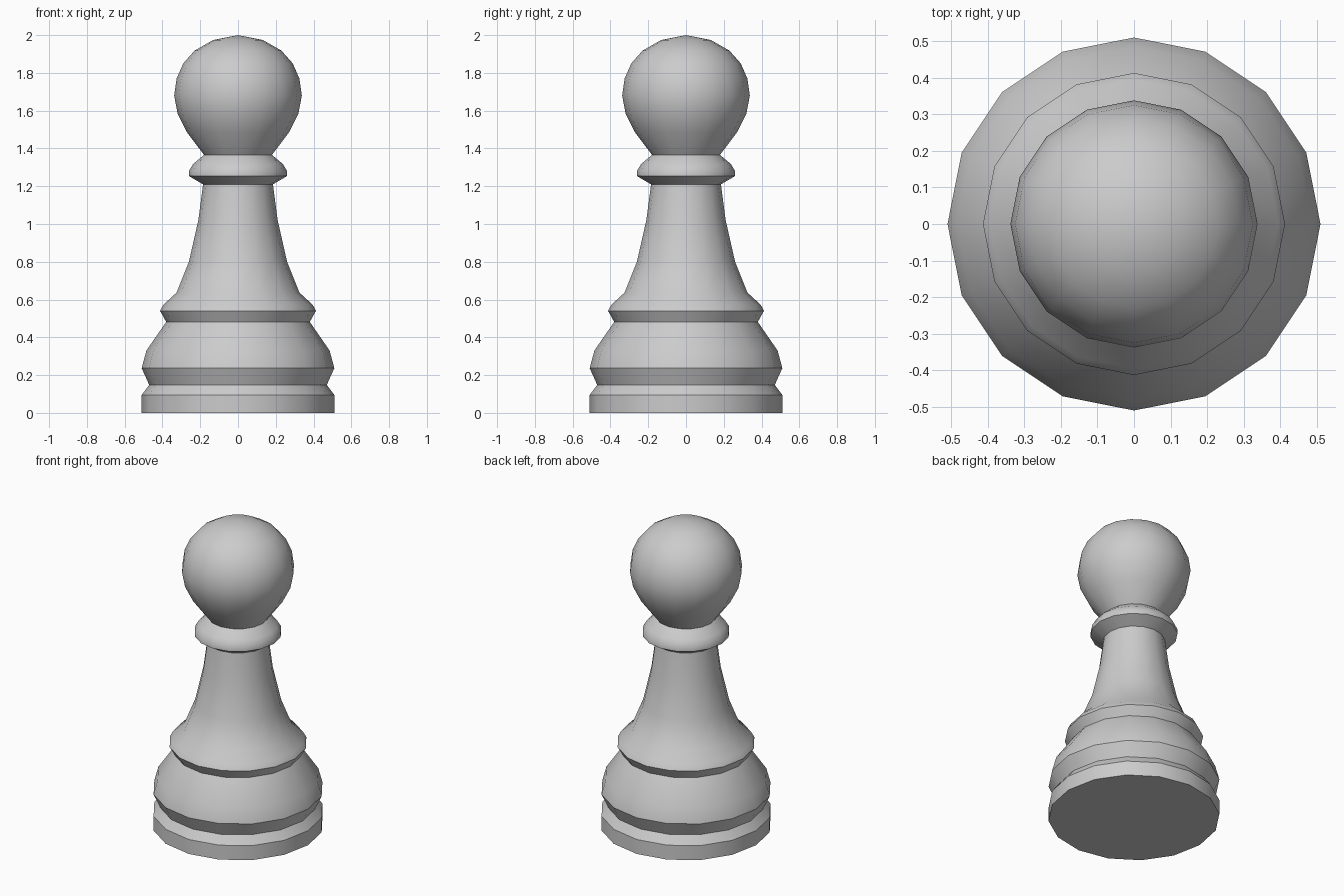
import bpy
import bmesh
from math import tau, radians

if "Cube" in bpy.data.objects:
    bpy.data.objects.remove(bpy.data.objects["Cube"])

SIDES = 16

# Half profiles (radius, height), listed from the bottom up
base = [(0, 0), (0.51, 0), (0.51, 0.095), (0.47, 0.148), (0.51, 0.237),
        (0.485, 0.33), (0.38, 0.482)]
stem = [(0.413, 0.54), (0.395, 0.573), (0.325, 0.637), (0.26, 0.80),
        (0.21, 1.02), (0.185, 1.21)]
collar = [(0.26, 1.254), (0.26, 1.28), (0.237, 1.318), (0.18, 1.366)]
head = [(0.27, 1.485), (0.32, 1.585), (0.338, 1.68), (0.325, 1.77),
        (0.29, 1.85), (0.23, 1.918), (0.132, 1.974), (0, 2.0)]


def lathe(name, profile):
    """Spin a half profile round the z axis into one closed solid."""
    bm = bmesh.new()
    verts = [bm.verts.new((r, 0, z)) for r, z in profile]
    edges = [bm.edges.new(pair) for pair in zip(verts, verts[1:])]
    bmesh.ops.spin(bm, geom=verts + edges, cent=(0, 0, 0), axis=(0, 0, 1),
                   angle=tau, steps=SIDES, use_duplicate=False)
    bmesh.ops.remove_doubles(bm, verts=bm.verts[:], dist=1e-4)
    bmesh.ops.recalc_face_normals(bm, faces=bm.faces[:])
    mesh = bpy.data.meshes.new(name)
    bm.to_mesh(mesh)
    bm.free()
    obj = bpy.data.objects.new(name, mesh)
    bpy.context.collection.objects.link(obj)
    return obj


# Turned piece: moulded base, flared stem, collar and ball head
pawn = lathe("pawn", base + stem + collar + head)

# Smooth around the body, crisp at the turned ridges and grooves
bpy.context.view_layer.objects.active = pawn
pawn.select_set(True)
bpy.ops.object.shade_smooth_by_angle(angle=radians(32))
